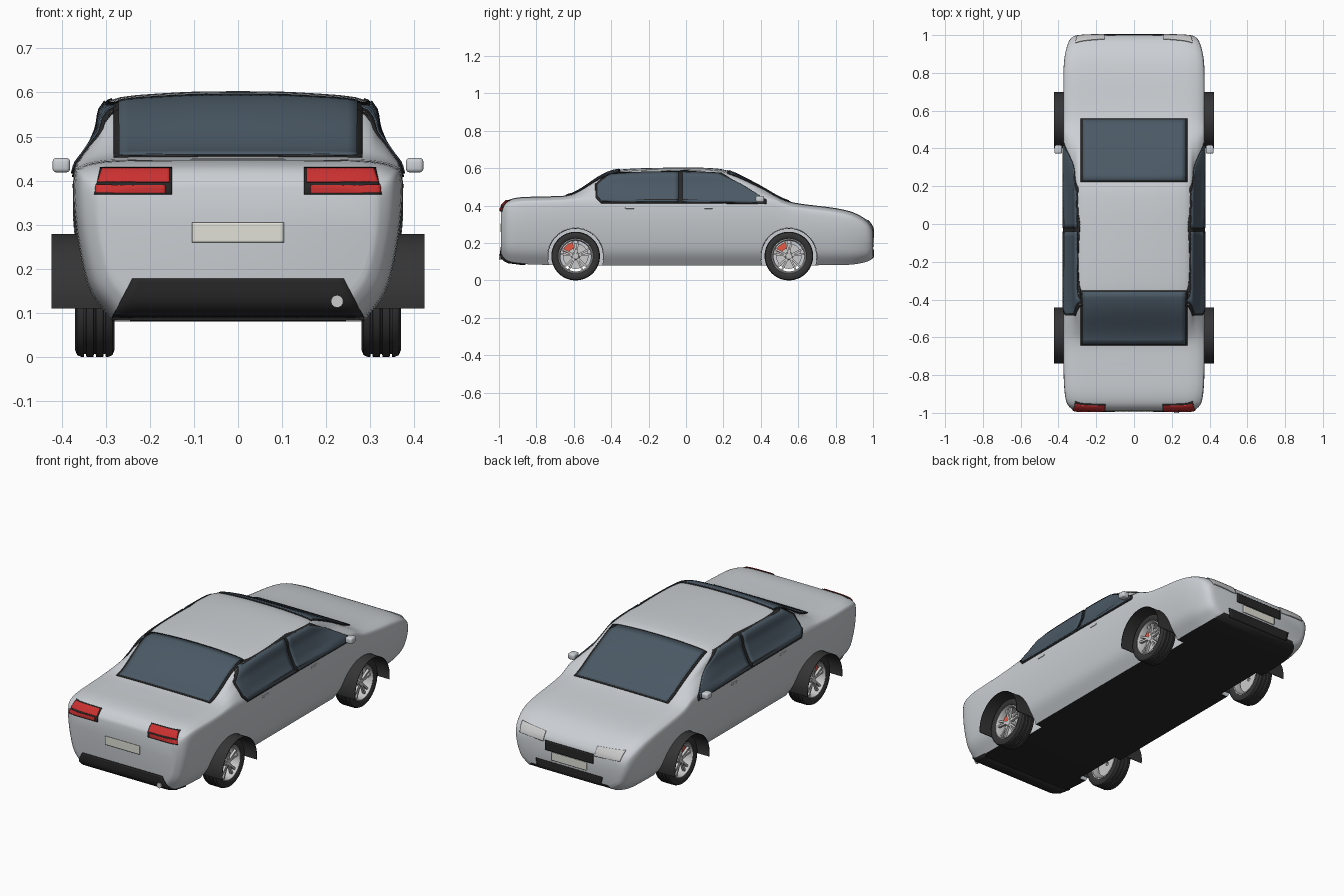
import bpy, bmesh, math
from mathutils import Vector, Matrix
from mathutils.bvhtree import BVHTree

if "Cube" in bpy.data.objects:
    bpy.data.objects.remove(bpy.data.objects["Cube"])


def material(name, rgb):
    m = bpy.data.materials.new(name)
    m.diffuse_color = (*rgb, 1)
    m.use_nodes = True
    m.node_tree.nodes["Principled BSDF"].inputs["Base Color"].default_value = m.diffuse_color
    return m


SILVER = material("silver_paint", (.60, .63, .66))
BLACK = material("black_trim", (.02, .02, .02))
RUBBER = material("rubber", (.035, .035, .035))
GLASS = material("tinted_glass", (.07, .10, .13))
RED = material("red_lens", (.60, .03, .03))
CALIPER = material("caliper_red", (.80, .10, .06))
LENS = material("clear_lens", (.75, .77, .78))
PLATE = material("plate_cream", (.75, .75, .68))
METAL = material("metal", (.55, .56, .57))


def finish(name, bm, mats, mirror=False, angle=35, thick=0):
    bmesh.ops.recalc_face_normals(bm, faces=bm.faces)
    me = bpy.data.meshes.new(name)
    bm.to_mesh(me)
    bm.free()
    for m in mats:
        me.materials.append(m)
    ob = bpy.data.objects.new(name, me)
    bpy.context.collection.objects.link(ob)
    bpy.ops.object.select_all(action='DESELECT')
    bpy.context.view_layer.objects.active = ob
    ob.select_set(True)
    bpy.ops.object.shade_smooth_by_angle(angle=math.radians(angle))
    if thick:
        s = ob.modifiers.new("thickness", 'SOLIDIFY')
        s.thickness, s.offset = thick, 0
    if mirror:
        ob.modifiers.new("mirror", 'MIRROR').use_mirror_merge = False
    return ob


def spline(pts, n):
    """Catmull-Rom curve through points, n steps per span."""
    p = [Vector(q) for q in pts]
    p = [2 * p[0] - p[1]] + p + [2 * p[-1] - p[-2]]
    out = []
    for i in range(1, len(p) - 2):
        a, b, c, d = p[i - 1:i + 3]
        for k in range(n):
            t = k / n
            out.append(.5 * (2 * b + (c - a) * t + (2 * a - 5 * b + 4 * c - d) * t ** 2
                             + (3 * b - a - 3 * c + d) * t ** 3))
    return out + [p[-2]]


# Body stations: y, top height, width scale, floor height (tail to nose)
STATIONS = [(-.99, .385, .82, .14), (-.982, .402, .87, .118), (-.95, .430, .95, .097),
            (-.88, .445, .985, .088), (-.75, .449, 1, .083), (-.63, .456, 1, .08),
            (-.56, .487, 1, .08), (-.47, .548, 1, .08), (-.39, .585, 1, .08),
            (-.28, .598, 1, .08), (-.05, .603, 1, .08), (.14, .600, 1, .08),
            (.24, .580, 1, .08), (.39, .505, 1, .08), (.51, .437, 1, .08),
            (.60, .412, 1, .08), (.79, .388, 1, .082), (.89, .365, .98, .085),
            (.96, .328, .93, .098), (.99, .296, .87, .112), (1, .272, .80, .13)]


def section(top, w, floor):
    belt = min(.42, top - .035)
    h = top - belt
    k = min(1, max(0, (h - .035) / .145))
    low = [(.287, 0), (.335, .2), (.358, .45), (.372, .75), (.372, 1)]
    trunk = [(.354, .55), (.32, .83), (.27, .95), (.15, .99), (0, 1)]
    cabin = [(.352, .13), (.320, .52), (.294, .88), (.15, .98), (0, 1)]
    pts = [(x * w, floor + f * (belt - floor)) for x, f in low]
    pts += [((a + (c - a) * k) * w, belt + h * (b + (d - b) * k))
            for (a, b), (c, d) in zip(trunk, cabin)]
    half = spline(pts, 4)
    return [(p.x, p.y) for p in half] + [(-p.x, p.y) for p in half[-2::-1]]


# Body shell
bm = bmesh.new()
rings = [[bm.verts.new((x, s[0], z)) for x, z in section(s[1], s[2], s[3])]
         for s in spline(STATIONS, 4)]
for r, q in zip(rings, rings[1:]):
    for i in range(len(r)):
        j = (i + 1) % len(r)
        f = bm.faces.new((r[i], r[j], q[j], q[i]))
        f.material_index = int(j == 0)
bm.faces.new(rings[0])
bm.faces.new(rings[-1])
bmesh.ops.recalc_face_normals(bm, faces=bm.faces)
TREE = BVHTree.FromBMesh(bm)
body = finish("body", bm, [SILVER, BLACK])

AXLES, WZ, WX = (-.59, .55), .13, .325


def lathe(bm, profile, y, closed=True, start=0., sweep=2 * math.pi, steps=48):
    """Revolve (x, radius) profile about an axle line at y."""
    full = sweep > 6.28
    cols = []
    for i in range(steps if full else steps + 1):
        a = start + sweep * i / steps
        cols.append([bm.verts.new((x, y + r * math.cos(a), WZ + r * math.sin(a))) for x, r in profile])
    n = len(profile)
    for i in range(steps):
        a, b = cols[i], cols[(i + 1) % len(cols)]
        for k in range(n if closed else n - 1):
            bm.faces.new((a[k], a[(k + 1) % n], b[(k + 1) % n], b[k]))
    if closed and not full:
        bm.faces.new(cols[0])
        bm.faces.new(cols[-1])


# Wheel openings
for y in AXLES:
    for side in (-1, 1):
        c = bmesh.new()
        bmesh.ops.create_cone(c, cap_ends=True, segments=64, radius1=.15, radius2=.15, depth=.26,
                              matrix=Matrix.Translation((side * .375, y, WZ)) @ Matrix.Rotation(math.pi / 2, 4, 'Y'))
        cutter = finish("wheel_cutter", c, [SILVER])
        cutter.hide_render = True
        b = body.modifiers.new("opening", 'BOOLEAN')
        b.operation, b.object, b.solver = 'DIFFERENCE', cutter, 'EXACT'
        bpy.context.view_layer.objects.active = body
        bpy.ops.object.modifier_apply(modifier=b.name)
        bpy.data.objects.remove(cutter)
bpy.ops.object.select_all(action='DESELECT')
body.select_set(True)
bpy.ops.object.shade_smooth_by_angle(angle=math.radians(35))

# Wheels, brakes and arch liners
for label, y in zip(("rear", "front"), AXLES):
    half = [(-.036, .090), (-.044, .100), (-.045, .114), (-.040, .126), (-.031, .130)]
    tread = [(c + d, r) for c in (-.022, 0, .022) for d, r in
             ((-.003, .130), (-.002, .124), (.002, .124), (.003, .130))]
    bm = bmesh.new()
    lathe(bm, [(WX + x, r) for x, r in half + tread + [(-x, r) for x, r in half[::-1]]], y, steps=64)
    finish(label + "_tyre", bm, [RUBBER], True)

    bm = bmesh.new()
    lathe(bm, [(WX + x, r) for x, r in ((-.038, .091), (.038, .094), (.040, .088), (.030, .082), (-.038, .085))], y)
    lathe(bm, [(WX + x, r) for x, r in ((0, .001), (0, .022), (.026, .022), (.031, .016), (.031, .001))], y, steps=24)
    for i in range(5):
        for d in (-.17, .17):
            a = math.radians(90 + 72 * i) + d
            m = (Matrix.Translation((WX + .023, y, WZ)) @ Matrix.Rotation(a, 4, 'X')
                 @ Matrix.Translation((0, .052, 0)) @ Matrix.Diagonal((.014, .070, .010, 1)))
            bmesh.ops.create_cube(bm, size=1, matrix=m)
    finish(label + "_rim", bm, [METAL], True)

    bm = bmesh.new()
    lathe(bm, [(WX + x, r) for x, r in ((-.012, .01), (-.012, .068), (-.004, .068), (-.004, .01))], y)
    finish(label + "_brake_disc", bm, [METAL], True)
    bm = bmesh.new()
    lathe(bm, [(WX + x, r) for x, r in ((-.022, .042), (-.022, .076), (.010, .076), (.010, .042))], y,
          start=math.radians(100), sweep=math.radians(60), steps=10)
    finish(label + "_brake_caliper", bm, [CALIPER], True)
    bm = bmesh.new()
    lathe(bm, [(.25, .146), (.25, .149), (.423, .149), (.423, .146)], y,
          start=math.radians(-8), sweep=math.radians(196), steps=40)
    finish(label + "_arch_liner", bm, [RUBBER], True)


def along(line, s):
    f = s * (len(line) - 1)
    i = min(int(f), len(line) - 2)
    return Vector(line[i]).lerp(Vector(line[i + 1]), f - i)


VIEWS = {'side': (lambda u, v: (2, u, v), Vector((-1, 0, 0))), 'top': (lambda u, v: (u, v, 2), Vector((0, 0, -1))),
         'tail': (lambda u, v: (u, -2, v), Vector((0, 1, 0))), 'nose': (lambda u, v: (u, 2, v), Vector((0, -1, 0)))}


def patch(name, view, lower, upper, mat, lift=.003, mirror=False, nu=24, nv=10):
    """Panel between two outlines, projected onto the body."""
    origin, ray = VIEWS[view]
    bm = bmesh.new()
    grid = []
    for i in range(nu + 1):
        col = []
        for j in range(nv + 1):
            uv = along(lower, i / nu).lerp(along(upper, i / nu), j / nv)
            o = Vector(origin(*uv))
            hit, nor, *_ = TREE.ray_cast(o, ray)
            if hit is None:
                hit, nor, *_ = TREE.find_nearest(o + ray * 1.05)
            col.append(bm.verts.new(hit + nor * lift))
        grid.append(col)
    for a, b in zip(grid, grid[1:]):
        for j in range(nv):
            bm.faces.new((a[j], b[j], b[j + 1], a[j + 1]))
    finish(name, bm, [mat], mirror, 40, .005)


def rect(x0, x1, z0, z1):
    return [(x0, z0), (x1, z0)], [(x0, z1), (x1, z1)]


# Glass with dark surrounds
patch("side_window_frame", 'side', [(-.485, .445), (-.455, .412), (0, .412), (.2, .41), (.43, .408)],
      [(-.485, .515), (-.41, .574), (0, .584), (.19, .574), (.43, .43)], BLACK, .001, True, 40)
patch("rear_side_window", 'side', [(-.475, .45), (-.45, .422), (-.25, .42), (-.04, .42)],
      [(-.475, .51), (-.405, .566), (-.25, .574), (-.04, .577)], GLASS, .004, True)
patch("front_side_window", 'side', [(-.02, .42), (.14, .418), (.28, .417), (.415, .416)],
      [(-.02, .577), (.17, .57), (.29, .515), (.415, .436)], GLASS, .004, True)
for name, a, b in (("rear_window", -.635, -.36), ("windscreen", .23, .55)):
    patch(name + "_frame", 'top', *rect(-.282, .282, a - .008, b + .008), BLACK, .001)
    patch(name, 'top', *rect(-.27, .27, a, b), GLASS, .004)

# Tail: lamps, plate, bumper, exhaust
patch("tail_lamp_surround", 'tail', [(.15, .368), (.325, .368)], [(.15, .428), (.312, .428)], BLACK, .001, True)
patch("tail_lamp_upper", 'tail', [(.155, .395), (.318, .395)], [(.155, .424), (.308, .424)], RED, .004, True)
patch("tail_lamp_lower", 'tail', *rect(.165, .322, .372, .388), RED, .004, True)
patch("rear_plate", 'tail', *rect(-.104, .104, .26, .305), PLATE)
patch("rear_bumper_insert", 'tail', [(-.285, .088), (.285, .088)], [(-.24, .178), (.24, .178)], BLACK)
bm = bmesh.new()
bmesh.ops.create_cone(bm, cap_ends=True, segments=24, radius1=.014, radius2=.014, depth=.12,
                      matrix=Matrix.Translation((.225, -.94, .126)) @ Matrix.Rotation(math.pi / 2, 4, 'X'))
finish("exhaust_pipe", bm, [METAL])

# Nose: lamps, grilles, plate
patch("headlamp", 'nose', [(.155, .268), (.30, .275)], [(.155, .312), (.31, .322)], LENS, .003, True)
patch("upper_grille", 'nose', *rect(-.145, .145, .225, .275), BLACK)
patch("front_plate", 'nose', *rect(-.104, .104, .178, .22), PLATE)
patch("lower_grille", 'nose', [(-.19, .118), (.19, .118)], [(-.2, .165), (.2, .165)], BLACK)


# Mirrors and door handles
def rounded_box(name, loc, size, mat, r):
    bm = bmesh.new()
    bmesh.ops.create_cube(bm, size=1, matrix=Matrix.Translation(loc) @ Matrix.Diagonal((*size, 1)))
    bmesh.ops.bevel(bm, geom=bm.edges[:], offset=r, segments=3, profile=.5, affect='EDGES')
    finish(name, bm, [mat], True)


rounded_box("door_mirror", (.401, .395, .435), (.04, .045, .033), SILVER, .009)
for y in (-.30, .12):
    rounded_box("door_handle", (.373, y, .388), (.008, .05, .01), SILVER, .003)
